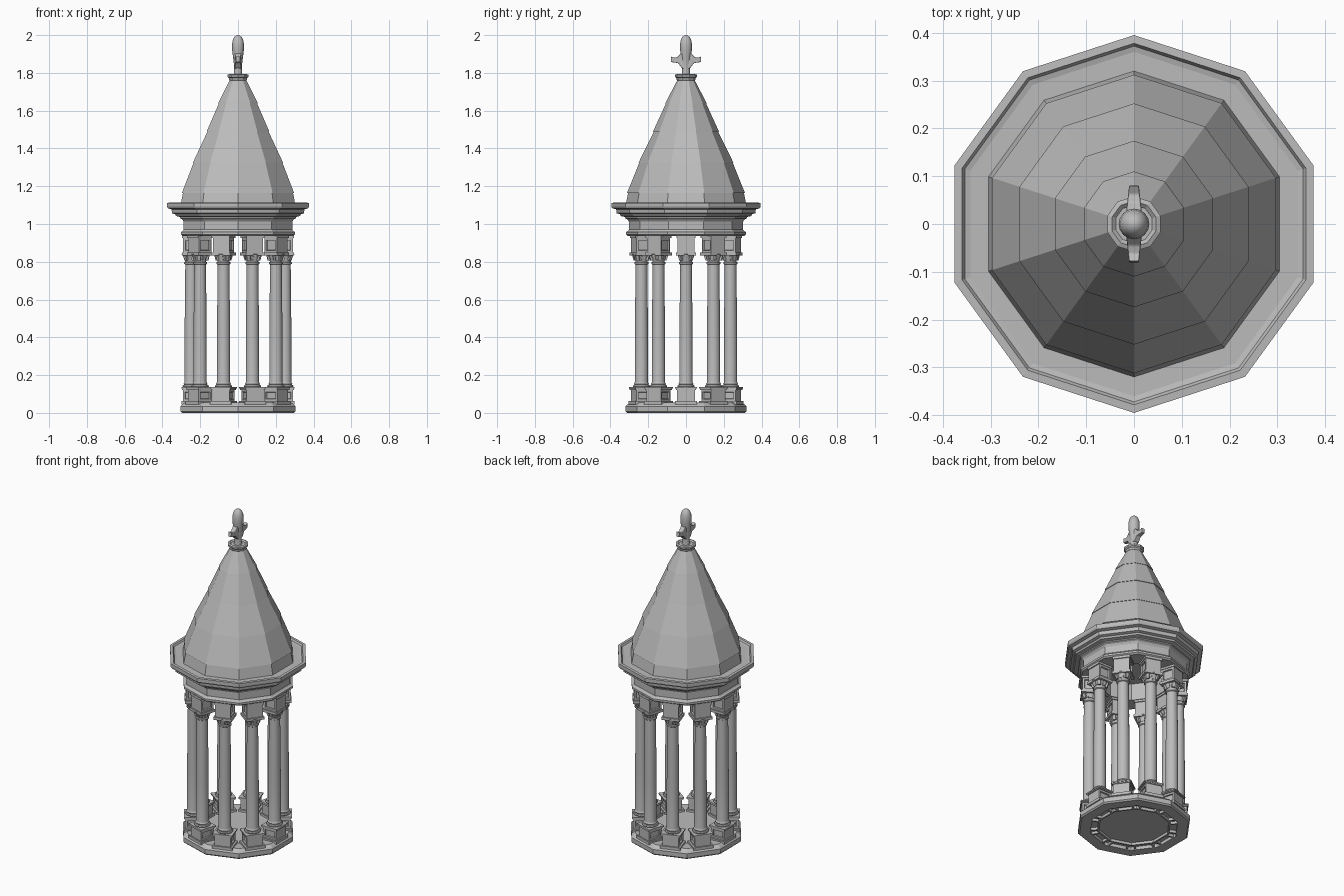
import bpy, bmesh, math
from mathutils import Matrix, Vector

cube = bpy.data.objects.get("Cube")
if cube:
    bpy.data.objects.remove(cube)

stone = bpy.data.materials.new("grey_stone")
stone.use_nodes = True
GREY = (0.5, 0.5, 0.5, 1)
stone.diffuse_color = GREY
stone.node_tree.nodes["Principled BSDF"].inputs["Base Color"].default_value = GREY

SIDES = 10
STEP = math.tau / SIDES


def lathe(bm, profile, sides=SIDES, turn=math.pi / 2, closed=False):
    """Revolve (radius, z) points around z; zero radius makes a pole."""
    rings = []
    for r, z in profile:
        if r == 0:
            rings.append([bm.verts.new((0, 0, z))])
        else:
            rings.append([bm.verts.new((r * math.cos(turn + i * math.tau / sides),
                                        r * math.sin(turn + i * math.tau / sides), z))
                          for i in range(sides)])
    pairs = list(zip(rings, rings[1:]))
    if closed:
        pairs.append((rings[-1], rings[0]))
    for a, b in pairs:
        for i in range(sides):
            j = (i + 1) % sides
            quad = [a[i % len(a)], a[j % len(a)], b[j % len(b)], b[i % len(b)]]
            bm.faces.new(list(dict.fromkeys(quad)))


def box(bm, half_x, half_y, z0, z1, x=0.0, panels=False):
    """Upright block, optionally with sunken panels on its y sides."""
    mat = Matrix.Translation((x, 0, (z0 + z1) / 2)) @ Matrix.Diagonal(
        (2 * half_x, 2 * half_y, z1 - z0, 1))
    verts = bmesh.ops.create_cube(bm, size=1, matrix=mat)["verts"]
    if panels:
        bm.normal_update()
        faces = [f for f in {f for v in verts for f in v.link_faces}
                 if abs(f.normal.y) > 0.9]
        bmesh.ops.inset_individual(bm, faces=faces, thickness=0.016, depth=0)
        bmesh.ops.inset_individual(bm, faces=faces, thickness=0.003, depth=-0.008)


def finish(bm, name, smooth=None):
    bmesh.ops.recalc_face_normals(bm, faces=bm.faces)
    mesh = bpy.data.meshes.new(name)
    bm.to_mesh(mesh)
    bm.free()
    mesh.materials.append(stone)
    obj = bpy.data.objects.new(name, mesh)
    bpy.context.collection.objects.link(obj)
    if smooth:
        bpy.ops.object.select_all(action="DESELECT")
        obj.select_set(True)
        bpy.context.view_layer.objects.active = obj
        bpy.ops.object.shade_smooth_by_angle(angle=math.radians(smooth))
    return obj


# Base slab with a hollow underside
bm = bmesh.new()
lathe(bm, [(0, 0.045), (0.2, 0.045), (0.21, 0.05), (0.295, 0.055), (0.31, 0.045),
           (0.32, 0.035), (0.32, 0.008), (0.312, 0), (0.25, 0), (0.25, 0.02), (0, 0.02)])
finish(bm, "base_slab")

# Frame ribs under the slab
bm = bmesh.new()
lathe(bm, [(0.2, 0.004), (0.21, 0.004), (0.21, 0.024), (0.2, 0.024)], closed=True)
for i in range(SIDES):
    for side in (-1, 1):
        start = len(bm.verts)
        box(bm, 0.024, 0.005, 0.004, 0.024, x=0.224)
        bm.verts.ensure_lookup_table()
        bmesh.ops.rotate(bm, verts=bm.verts[start:], cent=(0, 0, 0),
                         matrix=Matrix.Rotation(i * STEP + side * 0.22, 3, "Z"))
finish(bm, "underside_ribs")

# Column: pedestal, shaft, capital and impost block
bm = bmesh.new()
box(bm, 0.052, 0.058, 0.045, 0.062)
box(bm, 0.044, 0.047, 0.062, 0.122, panels=True)
box(bm, 0.049, 0.053, 0.122, 0.128)
box(bm, 0.052, 0.057, 0.128, 0.136)
lathe(bm, [(0, 0.136), (0.043, 0.136), (0.046, 0.141), (0.043, 0.147), (0.037, 0.149),
           (0.040, 0.154), (0.036, 0.159), (0.035, 0.165), (0.035, 0.4), (0.031, 0.785),
           (0.037, 0.789), (0.037, 0.797), (0.032, 0.8), (0.034, 0.815), (0.043, 0.832),
           (0.05, 0.84), (0, 0.84)], sides=20)
box(bm, 0.048, 0.053, 0.832, 0.848)
box(bm, 0.042, 0.046, 0.848, 0.925, panels=True)
box(bm, 0.048, 0.05, 0.925, 0.942)
# Leaves around the capital
for i in range(8):
    start = len(bm.verts)
    reach = 0.048 if i % 2 else 0.041
    box(bm, 0.006, 0.009, 0.806, 0.832, x=reach - 0.004)
    bm.verts.ensure_lookup_table()
    leaf = bm.verts[start:]
    for v in leaf:
        if v.co.z < 0.82:
            v.co.x -= 0.008
    bmesh.ops.rotate(bm, verts=leaf, cent=(0, 0, 0),
                     matrix=Matrix.Rotation(i * math.tau / 8, 3, "Z"))
first = finish(bm, "column", smooth=35)
for i in range(SIDES):
    col = first if i == 0 else first.copy()
    if i:
        bpy.context.collection.objects.link(col)
    col.location = (0.248 * math.cos(i * STEP), 0.248 * math.sin(i * STEP), 0)
    col.rotation_euler.z = i * STEP

# Entablature with frieze, stepped cornice and ceiling
bm = bmesh.new()
lathe(bm, [(0, 1.04), (0.205, 1.04), (0.205, 0.937), (0.308, 0.937), (0.318, 0.945),
           (0.318, 0.957), (0.308, 0.962), (0.302, 0.97), (0.302, 1.012), (0.31, 1.024),
           (0.322, 1.03), (0.322, 1.037), (0.345, 1.042), (0.35, 1.052), (0.367, 1.057),
           (0.37, 1.078), (0.39, 1.083), (0.395, 1.092), (0.395, 1.112), (0.378, 1.113),
           (0.372, 1.103), (0.36, 1.1), (0.3, 1.1)])
finish(bm, "entablature")

# Roof tiers, each lipped slightly over the one below
bm = bmesh.new()
tiers = [(0.322, 1.095, 0.306, 1.168), (0.312, 1.165, 0.246, 1.328),
         (0.252, 1.322, 0.168, 1.494), (0.174, 1.49, 0.104, 1.644),
         (0.11, 1.638, 0.044, 1.765)]
for r0, z0, r1, z1 in tiers:
    lathe(bm, [(r0 - 0.02, z0), (r0, z0), (r0 - 0.003, z0 + 0.007),
               (r1, z1), (r1 - 0.02, z1)])
finish(bm, "roof_tiers")

# Collar at the roof tip
bm = bmesh.new()
lathe(bm, [(0, 1.758), (0.045, 1.758), (0.05, 1.765), (0.05, 1.772), (0.058, 1.779),
           (0.058, 1.79), (0.048, 1.794), (0.04, 1.787), (0, 1.787)])
finish(bm, "roof_collar")

# Finial bud
bm = bmesh.new()
lathe(bm, [(0, 1.78), (0.024, 1.78), (0.021, 1.8), (0.021, 1.84), (0.026, 1.88),
           (0.031, 1.92), (0.032, 1.945), (0.029, 1.97), (0.021, 1.988),
           (0.011, 1.997), (0, 2.0)], sides=16)
finish(bm, "finial_bud", smooth=60)

# Finial leaves curling to front and back
bm = bmesh.new()
outline = [(0, 1.905), (0.028, 1.902), (0.045, 1.884), (0.062, 1.88), (0.078, 1.888),
           (0.081, 1.858), (0.062, 1.855), (0.042, 1.852), (0.022, 1.825), (0, 1.82)]
for direction in (-1, 1):
    face = bm.faces.new([bm.verts.new((-0.016, direction * y, z)) for y, z in outline])
    grown = bmesh.ops.extrude_face_region(bm, geom=[face])["geom"]
    bmesh.ops.translate(bm, vec=Vector((0.032, 0, 0)),
                        verts=[g for g in grown if isinstance(g, bmesh.types.BMVert)])
for v in bm.verts:
    v.co.x *= 1.2 - 7 * abs(v.co.y)
leaves = finish(bm, "finial_leaves")
bevel = leaves.modifiers.new("soft_edges", "BEVEL")
bevel.width = 0.003
bevel.segments = 2
